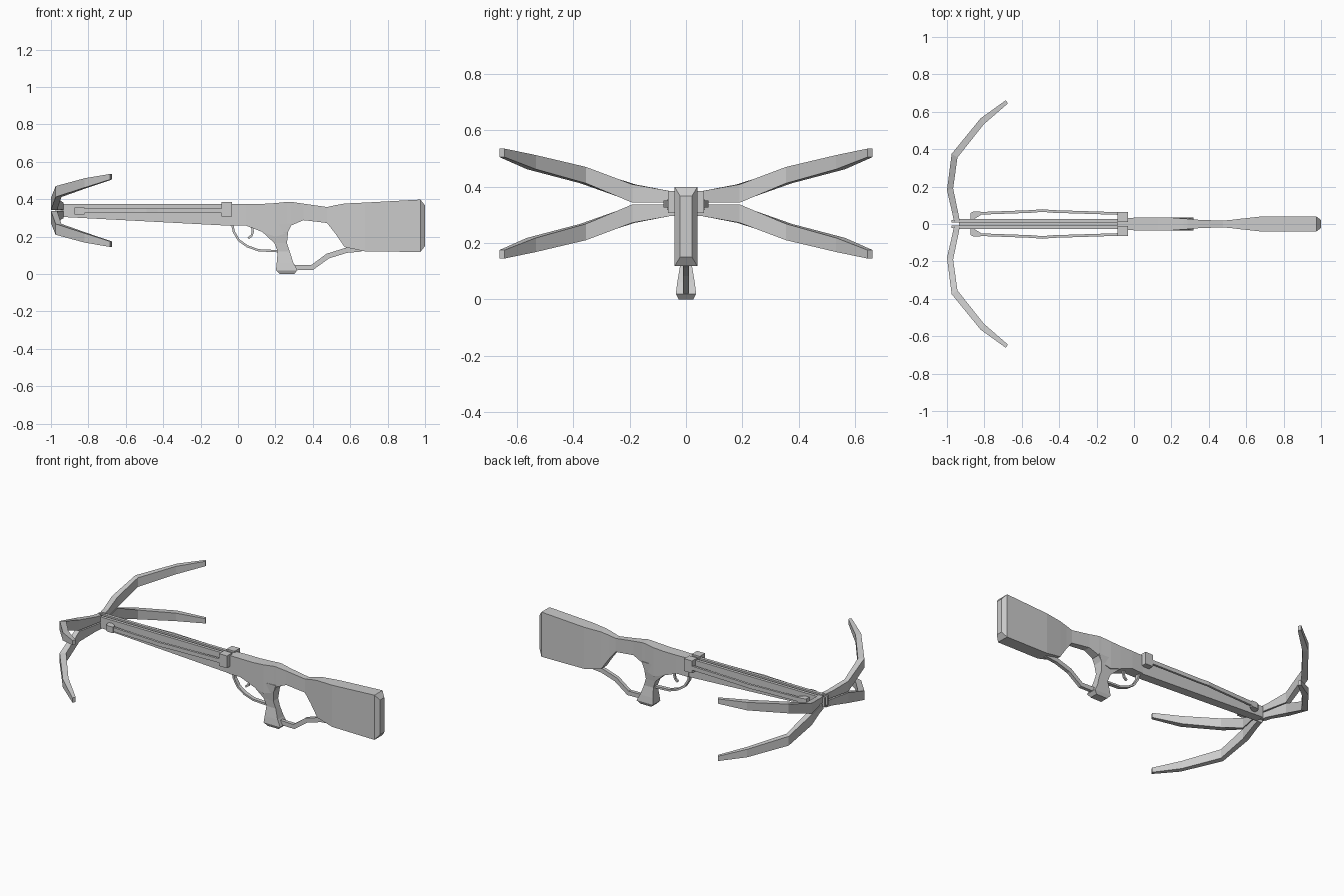
import bpy, bmesh
from mathutils import Vector

if "Cube" in bpy.data.objects:
    bpy.data.objects.remove(bpy.data.objects["Cube"], do_unlink=True)

grey = bpy.data.materials.new("plain grey")
grey.use_nodes = True
grey.diffuse_color = (0.6, 0.6, 0.6, 1)
grey.node_tree.nodes["Principled BSDF"].inputs["Base Color"].default_value = (0.6, 0.6, 0.6, 1)


def loft(name, rings):
    """Skin a row of equal rings and cap both ends."""
    bm = bmesh.new()
    rows = [[bm.verts.new(p) for p in ring] for ring in rings]
    n = len(rows[0])
    for a, b in zip(rows, rows[1:]):
        for i in range(n):
            j = (i + 1) % n
            bm.faces.new((a[i], a[j], b[j], b[i]))
    bm.faces.new(rows[0])
    bm.faces.new(rows[-1])
    bmesh.ops.recalc_face_normals(bm, faces=bm.faces)
    mesh = bpy.data.meshes.new(name)
    bm.to_mesh(mesh)
    bm.free()
    mesh.materials.append(grey)
    obj = bpy.data.objects.new(name, mesh)
    bpy.context.collection.objects.link(obj)
    return obj


def slab(x, y0, y1, z0, z1):
    """Rectangular ring across the length."""
    return [(x, y0, z0), (x, y1, z0), (x, y1, z1), (x, y0, z1)]


def box(name, x0, x1, y0, y1, z0, z1):
    return loft(name, [slab(x0, y0, y1, z0, z1), slab(x1, y0, y1, z0, z1)])


def strip(name, path, half_y, half_t):
    """Flat bar following a side-on path of x, z points."""
    pts = [Vector((x, 0, z)) for x, z in path]
    rings = []
    for i, p in enumerate(pts):
        d = (pts[min(i + 1, len(pts) - 1)] - pts[max(i - 1, 0)]).normalized()
        t = Vector((-d.z, 0, d.x)) * half_t
        w = Vector((0, half_y, 0))
        rings.append([p + t + w, p + t - w, p - t - w, p - t + w])
    return loft(name, rings)


# Receiver and stock: x, bottom, top, half width
stock = [(-0.04, .258, .375, .032), (.04, .26, .375, .035), (.13, .225, .375, .035),
         (.2, .2, .379, .034), (.265, .22, .386, .029), (.285, .26, .386, .028),
         (.35, .288, .376, .022), (.476, .273, .358, .018), (.52, .217, .368, .022),
         (.57, .144, .377, .028), (.68, .121, .382, .04), (.975, .118, .398, .04),
         (1, .15, .367, .021)]
loft("stock", [slab(x, -w, w, a, b) for x, a, b, w in stock])

# Grip flaring towards its foot: z, front, back, half width
grip = [(.27, .12, .285, .033), (.225, .13, .268, .031), (.165, .195, .262, .024),
        (.12, .212, .277, .021), (.06, .207, .296, .031), (.02, .203, .318, .036),
        (0, .222, .3, .026)]
loft("grip", [[(a, -w, z), (b, -w, z), (b, w, z), (a, w, z)] for z, a, b, w in grip])

# Lower strut joining the grip and the stock
strip("lower_strut", [(.29, .036), (.395, .034), (.48, .096), (.58, .127), (.66, .134)], .011, .014)

# Trigger and its guard
strip("trigger_guard", [(-.03, .262), (-.022, .225), (.005, .18), (.05, .148),
                        (.11, .127), (.215, .122)], .012, .006)
strip("trigger", [(.075, .26), (.079, .225), (.073, .205), (.055, .192)], .006, .006)

# Barrel with a bolt groove along the top
def barrel_ring(x, bottom, top):
    w, g, d = .028, .009, .022
    return [(x, -w, bottom), (x, w, bottom), (x, w, top), (x, g, top),
            (x, g, top - d), (x, -g, top - d), (x, -g, top), (x, -w, top)]

loft("barrel", [barrel_ring(-.935, .305, .374), barrel_ring(-.04, .258, .374)])
box("rear_block", -.087, -.032, -.064, .064, .307, .37)

for s, side in ((1, "left"), (-1, "right")):
    # Nose plate halves carrying the limbs, and top pads of the rear block
    box(side + "_nose_plate", -.975, -.93, s * .008, s * .022, .315, .374)
    box(side + "_block_pad", -.087, -.032, s * .012, s * .064, .365, .384)
    # Side rail, bowed at its middle
    rail = [(-.85, .056), (-.55, .067), (-.49, .072), (-.43, .067), (-.08, .056)]
    loft(side + "_rail", [slab(x, s * (y - .007), s * (y + .007), .326, .351) for x, y in rail])
    loft(side + "_rail_mount", [slab(-.875, s * .025, s * .058, .317, .355),
                                slab(-.855, s * .025, s * .068, .317, .355),
                                slab(-.82, s * .048, s * .068, .317, .355)])
    # Bow limbs: outer x, y, inner x, y, then low and high offset from the axis
    limb = [(-.962, .012, -.932, .018, .003, .042), (-.972, .06, -.94, .06, .004, .045),
            (-1, .18, -.967, .19, .003, .068), (-.975, .375, -.944, .355, .072, .13),
            (-.82, .565, -.803, .533, .122, .172), (-.685, .662, -.675, .644, .165, .195)]
    for v, level in ((1, "upper"), (-1, "lower")):
        loft(side + "_" + level + "_limb",
             [[(xo, s * yo, .34 + v * a), (xi, s * yi, .34 + v * a),
               (xi, s * yi, .34 + v * b), (xo, s * yo, .34 + v * b)]
              for xo, yo, xi, yi, a, b in limb])
